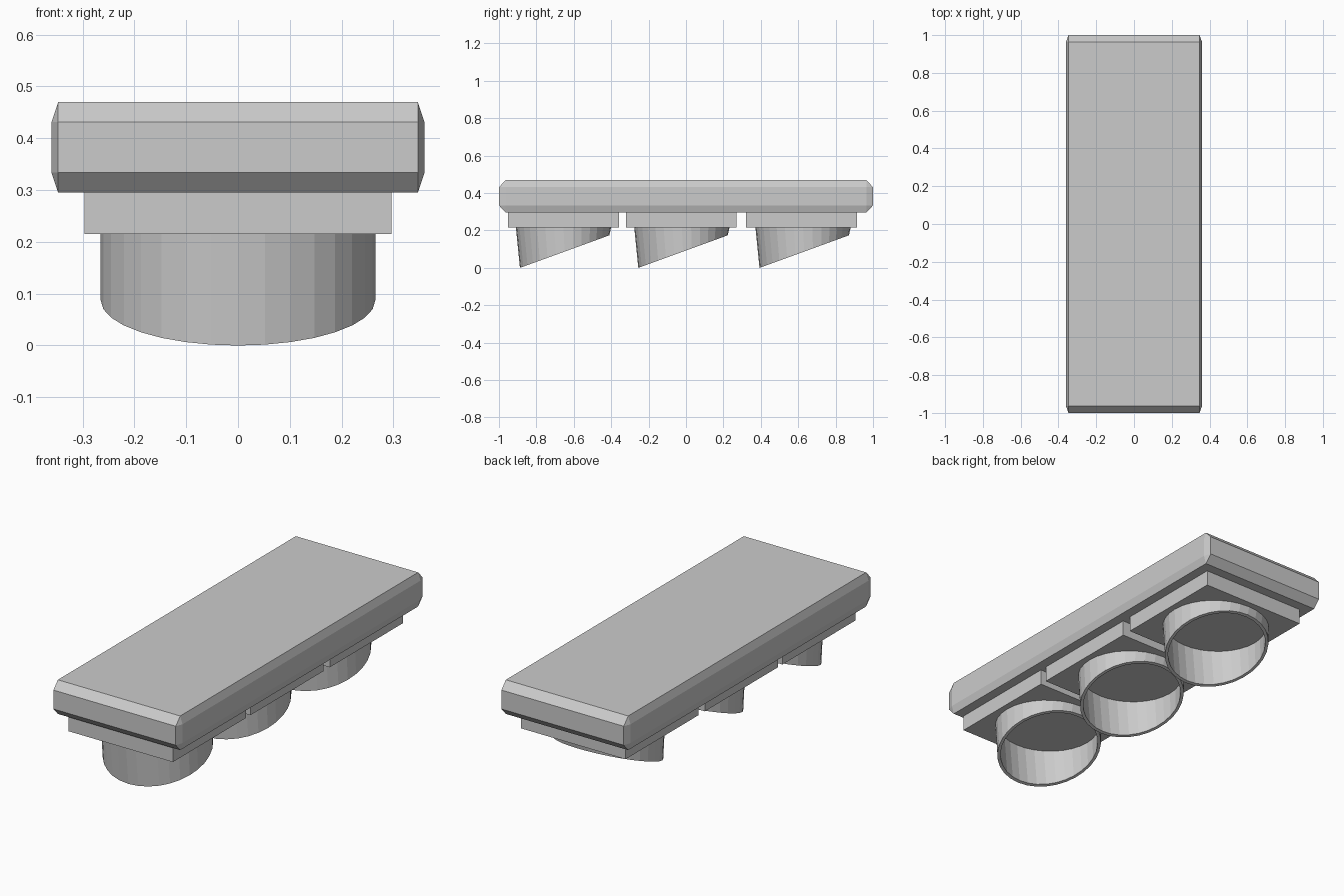
import bpy, bmesh
from math import sin, cos, pi

if "Cube" in bpy.data.objects:
    bpy.data.objects.remove(bpy.data.objects["Cube"])


def finish(bm, name):
    bmesh.ops.recalc_face_normals(bm, faces=bm.faces)
    mesh = bpy.data.meshes.new(name)
    bm.to_mesh(mesh)
    bm.free()
    obj = bpy.data.objects.new(name, mesh)
    bpy.context.collection.objects.link(obj)
    return obj


def chamfered_slab(name, half, cut, zc):
    # Box with its own chamfer size along each axis: hull of the inset faces
    bm = bmesh.new()
    for axis in range(3):
        for sx in (-1, 1):
            for sy in (-1, 1):
                for sz in (-1, 1):
                    p = [s * (half[i] - (0 if i == axis else cut[i]))
                         for i, s in enumerate((sx, sy, sz))]
                    bm.verts.new((p[0], p[1], p[2] + zc))
    bmesh.ops.convex_hull(bm, input=bm.verts)
    bmesh.ops.dissolve_limit(bm, angle_limit=0.01, verts=bm.verts, edges=bm.edges)
    return finish(bm, name)


def block(name, y, half, z0, z1):
    bm = bmesh.new()
    bmesh.ops.create_cube(bm, size=1)
    for v in bm.verts:
        v.co = (v.co.x * 2 * half, y + v.co.y * 2 * half,
                (z0 + z1) / 2 + v.co.z * (z1 - z0))
    return finish(bm, name)


def hood(name, y, top_z, segments=32, inner=0.94):
    # Thin-walled tube: flat ring on top, tilted ring at the bottom
    bm = bmesh.new()

    def ring(k, tilted):
        verts = []
        for i in range(segments):
            a = 2 * pi * i / segments
            x, c = 0.265 * k * sin(a), k * cos(a)
            if tilted:
                co = (x, y + 0.006 + 0.239 * c, 0.087 + 0.087 * c)
            else:
                co = (x, y + 0.2545 * c, top_z)
            verts.append(bm.verts.new(co))
        return verts

    rings = [ring(1, False), ring(1, True), ring(inner, True), ring(inner, False)]
    for a, b in zip(rings, rings[1:] + rings[:1]):
        for i in range(segments):
            j = (i + 1) % segments
            bm.faces.new((a[i], a[j], b[j], b[i]))
    return finish(bm, name)


# Long chamfered housing
chamfered_slab("housing", (0.36, 1.0, 0.0875), (0.013, 0.036, 0.039), 0.3825)

# Three mounting plates, each with an angled hood below
for n, (plate_y, hood_y) in enumerate([(-0.655, -0.655), (-0.026, -0.022), (0.617, 0.626)], 1):
    block(f"mounting_plate_{n}", plate_y, 0.296, 0.215, 0.295)
    hood(f"lamp_hood_{n}", hood_y, 0.215)
